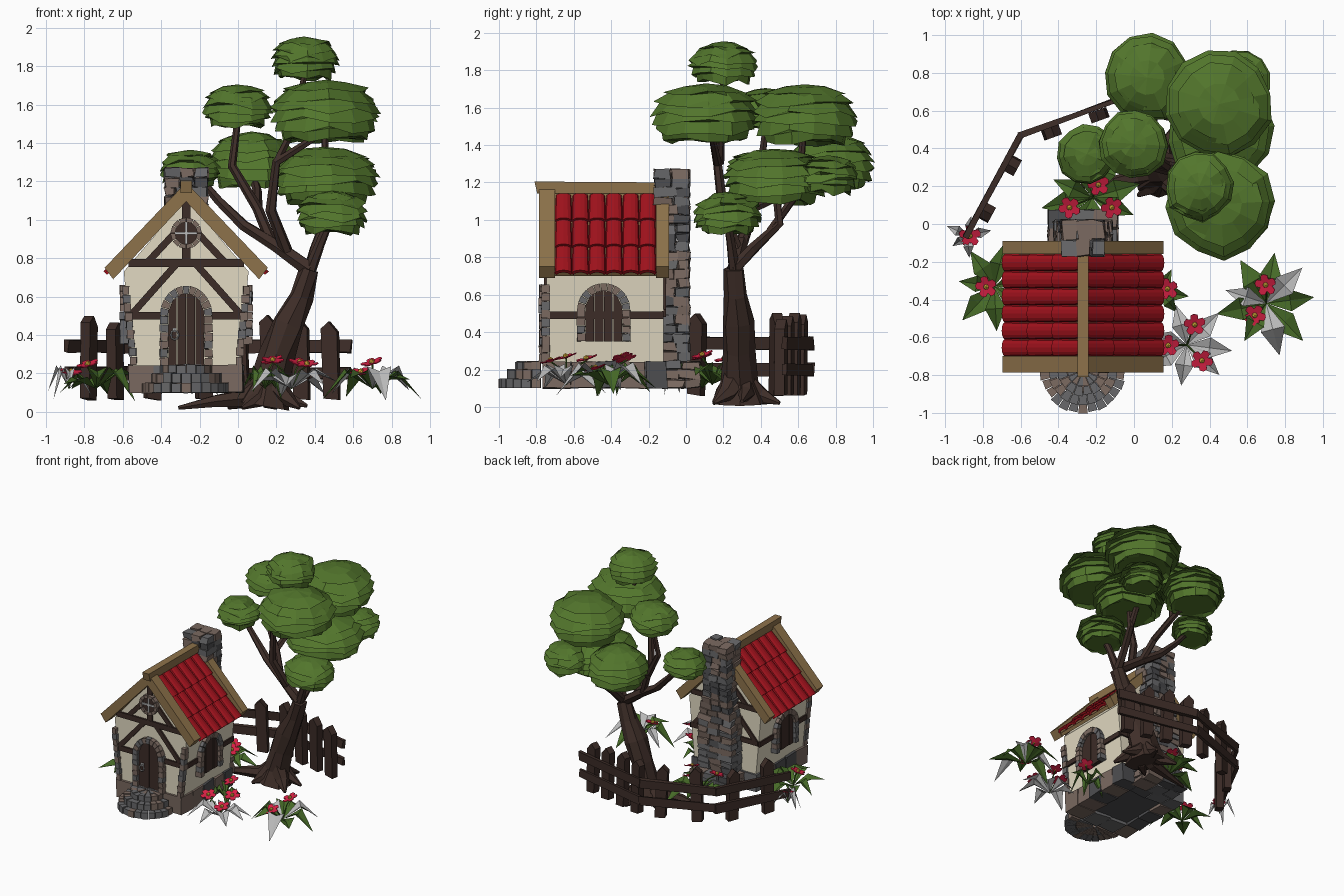
import bpy, bmesh, random
from math import sin, cos, pi, atan2
from mathutils import Vector as V, Matrix

if "Cube" in bpy.data.objects:
    bpy.data.objects.remove(bpy.data.objects["Cube"])
random.seed(4)
R = random.uniform
T = Matrix.Translation
I4 = Matrix.Identity(4)

def mat(name, *c):
    m = bpy.data.materials.new(name)
    m.diffuse_color = (*c, 1)
    m.use_nodes = True
    m.node_tree.nodes["Principled BSDF"].inputs["Base Color"].default_value = m.diffuse_color
    return m

CREAM = mat("plaster", .76, .7, .54)
WOOD = mat("dark_wood", .045, .025, .02)
BARK = mat("bark", .05, .028, .022)
TAN = mat("tan_wood", .27, .17, .07)
RED = mat("roof_red", .36, .006, .012)
STONES = [mat("stone_brown", .2, .145, .12), mat("stone_grey", .14, .14, .145), mat("stone_dark", .075, .075, .08)]
GREEN = mat("foliage", .085, .18, .025)
LEAF = mat("leaf", .06, .14, .02)
PINK = mat("petal", .7, .015, .06)
YEL = mat("pollen", .8, .5, .05)
PALE = mat("pale_leaf", .5, .5, .5)

def finish(name, bm, *mats):
    bmesh.ops.recalc_face_normals(bm, faces=bm.faces)
    me = bpy.data.meshes.new(name)
    bm.to_mesh(me)
    bm.free()
    for m in mats:
        me.materials.append(m)
    bpy.context.collection.objects.link(bpy.data.objects.new(name, me))

def face(bm, pts, mi=0):
    bm.faces.new([bm.verts.new(p) for p in pts]).material_index = mi

def prism(bm, pts, vec, mi=0, M=I4):
    a = [bm.verts.new(M @ V(p)) for p in pts]
    b = [bm.verts.new(M @ (V(p) + V(vec))) for p in pts]
    n = len(a)
    fs = [bm.faces.new(a[::-1]), bm.faces.new(b)]
    fs += [bm.faces.new((a[i], a[(i + 1) % n], b[(i + 1) % n], b[i])) for i in range(n)]
    for f in fs:
        f.material_index = mi

def box(bm, c, size, M=I4, mi=0, j=0):
    vs = bmesh.ops.create_cube(bm, size=1, matrix=M @ T(c) @ Matrix.Diagonal((*size, 1)))["verts"]
    for v in vs:
        v.co += V((R(-j, j), R(-j, j), R(-j, j)))
        for f in v.link_faces:
            f.material_index = mi

def beam(bm, a, b, w, d, M):
    dx, dz = b[0] - a[0], b[1] - a[1]
    box(bm, (0, 0, 0), (V((dx, dz)).length, d, w),
        M @ T(((a[0] + b[0]) / 2, 0, (a[1] + b[1]) / 2)) @ Matrix.Rotation(-atan2(dz, dx), 4, 'Y'))

def stone():
    return random.choice((0, 0, 1, 1, 2))

def tube(bm, pts, radii, sides=7, j=.12):
    pts, prev = [V(p) for p in pts], None
    for i, (p, r) in enumerate(zip(pts, radii)):
        t = pts[min(i + 1, len(pts) - 1)] - pts[max(i - 1, 0)]
        q = axis.rotation_difference(t) @ q if prev else t.to_track_quat('Z', 'Y')
        axis = t
        ring = [bm.verts.new(p + q @ V((cos(2 * pi * k / sides), sin(2 * pi * k / sides), 0)) * r * R(1 - j, 1 + j))
                for k in range(sides)]
        if prev:
            for k in range(sides):
                bm.faces.new((prev[k], prev[(k + 1) % sides], ring[(k + 1) % sides], ring[k]))
        else:
            bm.faces.new(ring[::-1])
        prev = ring
    bm.faces.new(prev)

# stone masonry: one course is a border of slightly uneven blocks
def course(bm, x0, x1, y0, y1, z0, z1, nx, ny, j=.006):
    o = R(-.25, .25)
    xs = [x0] + [x0 + (x1 - x0) * (i + o) / nx for i in range(1, nx)] + [x1]
    ys = [y0] + [y0 + (y1 - y0) * (i - o) / ny for i in range(1, ny)] + [y1]
    for i, (a, b) in enumerate(zip(xs, xs[1:])):
        for k, (c, d) in enumerate(zip(ys, ys[1:])):
            if i in (0, nx - 1) or k in (0, ny - 1):
                box(bm, ((a + b) / 2, (c + d) / 2, (z0 + z1) / 2), (b - a - .004, d - c - .004, z1 - z0 - .003), mi=stone(), j=j)

HX = -.27
bm = bmesh.new()
course(bm, HX - .3, HX + .3, -.765, -.1, .1, .245, 4, 5)
box(bm, (HX, -.43, .18), (.4, .5, .12), mi=2)
finish("foundation", bm, *STONES)

bm = bmesh.new()
n = 24
for i in range(n):
    z = .1 + 1.17 * i / n
    w = .185 if z < .24 else .155 if z < .62 else max(.113, .155 - (z - .62) * .2)
    course(bm, HX - w, HX + w, -.17 if z > 1.05 else -.13, .075 if z < .24 else .02, z, z + 1.17 / n, 3, 2, .008)
finish("chimney", bm, *STONES)

# rounded entrance steps
bm = bmesh.new()
for r, z0, z1, k in ((.225, .1, .15, 13), (.185, .15, .2, 11), (.135, .2, .243, 8)):
    for i in range(k):
        a, b, q = pi + pi * (i + .04) / k, pi + pi * (i + .96) / k, r * R(.97, 1.03)
        for r0, r1 in ((.02, r * .62), (r * .64, q)):
            prism(bm, [(HX + s * cos(t), -.775 + s * sin(t), z0) for s, t in ((r0, a), (r1, a), (r1, b), (r0, b))],
                  (0, 0, z1 - z0 + R(-.003, .003)), random.choice((0, 1)))
finish("front_steps", bm, *STONES)

# plaster walls with gables
bm = bmesh.new()
prism(bm, [(HX + x, -.745, z) for x, z in ((-.28, .24), (.28, .24), (.325, .73), (0, 1.11), (-.325, .73))], (0, .625, 0))
finish("house_walls", bm, CREAM)

# timber framing, front and back, plus side rails
bm = bmesh.new()
for y in (-.748, -.118):
    M = T((HX, y, 0))
    beam(bm, (-.3, .775), (.3, .775), .042, .025, M)
    beam(bm, (0, .79), (0, 1.12), .045, .022, M)
    for s in (-1, 1):
        beam(bm, (s * .13, .5), (s * .305, .5), .04, .022, M)
        beam(bm, (s * .29, .5), (s * .05, .77), .036, .02, M)
        beam(bm, (s * .2, .78), (s * .06, .93), .036, .02, M)
for s in (-1, 1):
    box(bm, (HX + s * .304, -.43, .49), (.025, .62, .04))
finish("timber_frame", bm, WOOD)

# corner stones
bm = bmesh.new()
for s in (-1, 1):
    for i in range(9):
        z = .265 + i * .046
        box(bm, (HX + s * (.275 + .04 * i / 8), -.75, z), (.04 if i % 2 else .034, .045, .043), mi=random.choice((0, 0, 1)), j=.002)
finish("corner_stones", bm, *STONES)

# arched openings: stone surround and vertical planks, local -Y faces outward
def arch(name, M, r, zb, zs, rise, k):
    bm, w = bmesh.new(), .042
    for s in (-1, 1):
        for i in range(k):
            h = (zs - zb) / k
            box(bm, (s * (r + w / 2), -.01, zb + h * (i + .5)), (w, .06, h - .004), M, random.choice((0, 0, 1)), .003)
    for i in range(11):
        a, b = pi * (i + .04) / 11, pi * (i + .96) / 11
        prism(bm, [((r + q) * cos(t), .02, zs + (rise + q) * sin(t)) for q, t in ((0, a), (w, a), (w, b), (0, b))],
              (0, -.06 + R(-.004, .004), 0), random.choice((0, 0, 1)), M)
    finish(name + "_surround", bm, *STONES)
    bm = bmesh.new()
    for i in range(4):
        a, b = r * (-1 + i / 2) + .002, r * (-.5 + i / 2) - .002
        top = [(x, .015, zs + rise * max(0, 1 - (x / r) ** 2) ** .5) for x in (b, (a + b) / 2, a)]
        prism(bm, [(a, .015, zb), (b, .015, zb)] + top, (0, -.03 - .003 * (i % 2), 0), 0, M)
    finish(name + "_planks", bm, WOOD)

arch("door", T((HX, -.745, 0)), .095, .24, .5, .115, 6)
for s, side in ((1, "right"), (-1, "left")):
    arch(side + "_window", T((HX + s * .305, -.44, 0)) @ Matrix.Rotation(s * pi / 2, 4, 'Z'), .1, .35, .52, .1, 4)
bm = bmesh.new()
tube(bm, [(HX - .06 + .02 * cos(t * pi / 4), -.775, .4 + .025 * sin(t * pi / 4)) for t in range(9)], [.005] * 9, 5, 0)
box(bm, (HX - .06, -.768, .425), (.02, .02, .02))
finish("door_handle", bm, PALE)

# round gable window
bm = bmesh.new()
M = T((HX, -.745, .93))
prism(bm, [(.06 * cos(i * pi / 6), 0, .06 * sin(i * pi / 6)) for i in range(12)], (0, -.022, 0), 3, M)
for i in range(12):
    a, b = pi * (i + .05) / 6, pi * (i + .95) / 6
    prism(bm, [(q * cos(t), 0, q * sin(t)) for q, t in ((.058, a), (.082, a), (.082, b), (.058, b))], (0, -.035, 0), 0, M)
for sz in ((.115, .012, .014), (.014, .012, .115)):
    box(bm, (0, -.025, 0), sz, M, 4)
finish("round_window", bm, *STONES, WOOD, PALE)

# roof: deck, barge boards, ridge beam, barrel tiles
bm = bmesh.new()
for s in (-1, 1):
    for y0, y1 in ((-.785, -.7), (-.16, -.09)):
        prism(bm, [(HX + s * x, y0, z) for x, z in ((0, 1.195), (.425, .75), (.38, .69), (0, 1.095))], (0, y1 - y0, 0))
    prism(bm, [(HX + s * x, -.71, z) for x, z in ((0, 1.14), (.39, .72), (.375, .7), (0, 1.1))], (0, .56, 0))
prism(bm, [(HX - .03, y, z) for y, z in ((-.795, 1.14), (-.09, 1.14), (-.09, 1.2), (-.81, 1.205))], (.06, 0, 0))
finish("roof_boards", bm, TAN)
bm = bmesh.new()
for s in (-1, 1):
    d = V((s * .42, 0, -.446)).normalized()
    nrm = V((s * .446, 0, .42)).normalized()
    for i in range(6):
        for k in range(3):
            o = V((HX, -.655 + i * .09, 1.135))
            rings = []
            for t, r, lift in ((.01 + k * .192, .042, 0), (.11 + k * .192, .045, .005), (.205 + k * .192, .047, .011),
                               (.205 + k * .192, .036, -.002)):
                rings.append([bm.verts.new(o + d * t + V((0, -r * cos(a * pi / 6), 0)) + nrm * (lift + r * .55 * sin(a * pi / 6)))
                              for a in range(7)])
            for p, q in zip(rings, rings[1:]):
                for a in range(6):
                    bm.faces.new((p[a], p[a + 1], q[a + 1], q[a]))
finish("roof_tiles", bm, RED)

# fence following a bent line round the back
bm = bmesh.new()
line = [V(p) for p in ((-.89, -.06, 0), (-.6, .47, 0), (-.05, .67, 0), (.58, .53, 0))]
for (a, b), n in zip(zip(line, line[1:]), (2, 2, 4)):
    d = b - a
    M = T(a) @ Matrix.Rotation(atan2(d.y, d.x), 4, 'Z')
    for z in (.2, .34):
        box(bm, (d.length / 2, 0, z), (d.length + .02, .026, .065), M, j=.006)
    for i in range(n):
        P = M @ T((d.length * (i + .5) / n, -.042, 0)) @ Matrix.Rotation(R(-.05, .05), 4, 'Y')
        h = R(.43, .47)
        prism(bm, [(-.04, -.028, .07), (.04, -.028, .06), (.044, -.028, h - .02), (0, -.028, h + .035), (-.042, -.028, h)], (0, .056, 0), 0, P)
finish("fence", bm, WOOD)

# tree trunk, roots and branches
bm = bmesh.new()
fork = (.375, .26, .74)
tube(bm, [(.13, .29, .03), (.15, .29, .14), (.2, .28, .3), (.26, .28, .46), (.33, .265, .6), fork], [.14, .105, .092, .088, .06, .052], 8, .16)
for pts in ([(.14, .28, .14), (.03, .25, .07), (-.12, .22, .055), (-.31, .2, .02)],
            [(.15, .27, .14), (.1, .2, .06), (.02, .15, .02)],
            [(.15, .3, .14), (.24, .32, .07), (.36, .3, .03)],
            [(.15, .3, .14), (.16, .4, .06), (.2, .5, .02)],
            [(.17, .27, .16), (.25, .22, .07), (.32, .15, .02)],
            [(.13, .3, .14), (.03, .36, .06), (-.05, .43, .02)]):
    tube(bm, pts, [.07, .048, .032, .012][:len(pts) - 1] + [.01], 6)
for pts, r in (([fork, (.2, .29, .86), (.03, .33, .97), (-.1, .36, 1.1), (-.22, .37, 1.24)], .042),
               ([(.18, .3, .87), (.1, .35, 1.06), (-.03, .4, 1.28), (0, .43, 1.52)], .03),
               ([(.26, .28, .82), (.17, .2, 1.05), (.2, .17, 1.3), (.42, .14, 1.44)], .034),
               ([(.2, .18, 1.3), (.3, .19, 1.5), (.35, .2, 1.78)], .022),
               ([fork, (.4, .36, .85), (.45, .5, .98), (.45, .48, 1.18)], .035),
               ([(.43, .45, .94), (.46, .6, 1.15), (.45, .63, 1.48)], .025),
               ([fork, (.43, .24, .88), (.48, .22, 1.0)], .032),
               ([(.1, .35, 1.06), (.1, .55, 1.15), (.07, .75, 1.27)], .026)):
    tube(bm, pts, [r * (1 - .14 * i) for i in range(len(pts))], 6)
for v in bm.verts:
    v.co.z = max(v.co.z, 0)
finish("tree_trunk", bm, BARK)

# foliage clumps made of overlapping ragged skirts
def clump(bm, x, y, z, r, h):
    n, prof = 12, []
    for zz in (.66, .38, .1, -.18, -.46, -.74):
        q = r * min(1.03, (1 - max(zz - .02, -zz * .9) ** 2) ** .5 * 1.03)
        prof.append((q, h * zz, .02))
        prof.append((q * .86, h * (zz + .06), .008))
    prev, c = None, V((x, y, z))
    t0 = R(0, 6)
    top = bm.verts.new(c + V((0, 0, h)))
    crown = [bm.verts.new(c + V((r * .4 * cos(t0 + 2 * pi * i / n), r * .4 * sin(t0 + 2 * pi * i / n), h * R(.87, .95)))) for i in range(n)]
    for i in range(n):
        bm.faces.new((top, crown[i - 1], crown[i]))
    prev = crown
    wob = [R(.95, 1.04) for i in range(n)]
    for q, zz, j in prof:
        ring = [bm.verts.new(c + V((0, 0, zz + R(-j, j))) + V((cos(t0 + 2 * pi * i / n), sin(t0 + 2 * pi * i / n), 0))
                             * q * wob[i] * R(.975, 1.025)) for i in range(n)]
        for i in range(n):
            m = (i + 1) % n
            bm.faces.new((prev[i], prev[m], ring[m], ring[i]))
        prev = ring
    bm.faces.new(prev)

bm = bmesh.new()
for c in ((.345, .2, 1.83, .18, .125), (.46, .105, 1.55, .28, .18), (-.005, .425, 1.58, .18, .125), (.45, .635, 1.545, .275, .18),
          (.45, .475, 1.215, .275, .165), (.07, .775, 1.295, .23, .165), (-.25, .37, 1.255, .155, .11),
          (.49, .22, 1.025, .185, .125), (.56, .76, 1.23, .16, .115)):
    clump(bm, *c)
finish("tree_foliage", bm, GREEN)

# flowering plants: folded leaves in a rosette, five-petalled flowers on stems
def plant(name, x, y, r, n, kind, flowers, a0=0):
    bm, c = bmesh.new(), V((x, y, .12))
    for i in range(n):
        a = a0 + 2 * pi * (i + R(-.2, .2)) / n
        L, up = r * R(.75, 1.03), R(.03, .1)
        u, s = V((cos(a), sin(a), 0)), V((-sin(a), cos(a), 0))
        mid, tip = c + u * L * .5 + V((0, 0, up)), c + u * L + V((0, 0, R(-.07, .06)))
        mi = kind if kind < 2 else int(i % 3 == 1)
        for k in (-1, 1):
            e = mid + s * k * L * .23 + V((0, 0, .025))
            face(bm, (c, mid, e), mi)
            face(bm, (mid, tip, e), mi)
    for fx, fy, fz in flowers:
        f = V((fx, fy, fz))
        tube(bm, [c, (c + f) / 2 + V((0, 0, .03)), f], [.005] * 3, 4, 0)
        q = V((R(-.3, .3), -.3, 1)).to_track_quat('Z', 'Y')
        for i in range(5):
            P = T(f) @ (q @ Matrix.Rotation(2 * pi * i / 5, 3, 'Z').to_quaternion()).to_matrix().to_4x4()
            prism(bm, [(0, 0, 0), (.028, -.021, .006), (.052, -.019, .008), (.06, 0, .01), (.052, .019, .008), (.028, .021, .006)],
                  (0, 0, .005), 2, P)
        for v in bmesh.ops.create_icosphere(bm, subdivisions=1, radius=.016, matrix=T(f + q @ V((0, 0, .012))))["verts"]:
            for g in v.link_faces:
                g.material_index = 3
    finish(name, bm, LEAF, PALE, PINK, YEL)

plant("left_plant", -.74, -.33, .25, 7, 0, [(-.78, -.33, .24)], .4)
plant("fence_plant", -.88, -.06, .13, 5, 1, [(-.87, -.06, .2)])
plant("back_plant", -.22, .14, .3, 8, 0, [(-.34, .09, .26), (-.12, .09, .27), (-.19, .21, .25)], .3)
plant("wall_plant", .14, -.36, .16, 6, 0, [(.18, -.34, .26)])
plant("pale_plant", .28, -.64, .26, 7, 1, [(.32, -.53, .25), (.36, -.72, .24), (.18, -.64, .26)])
plant("right_plant", .7, -.42, .28, 9, 2, [(.7, -.32, .25), (.64, -.48, .2)])
